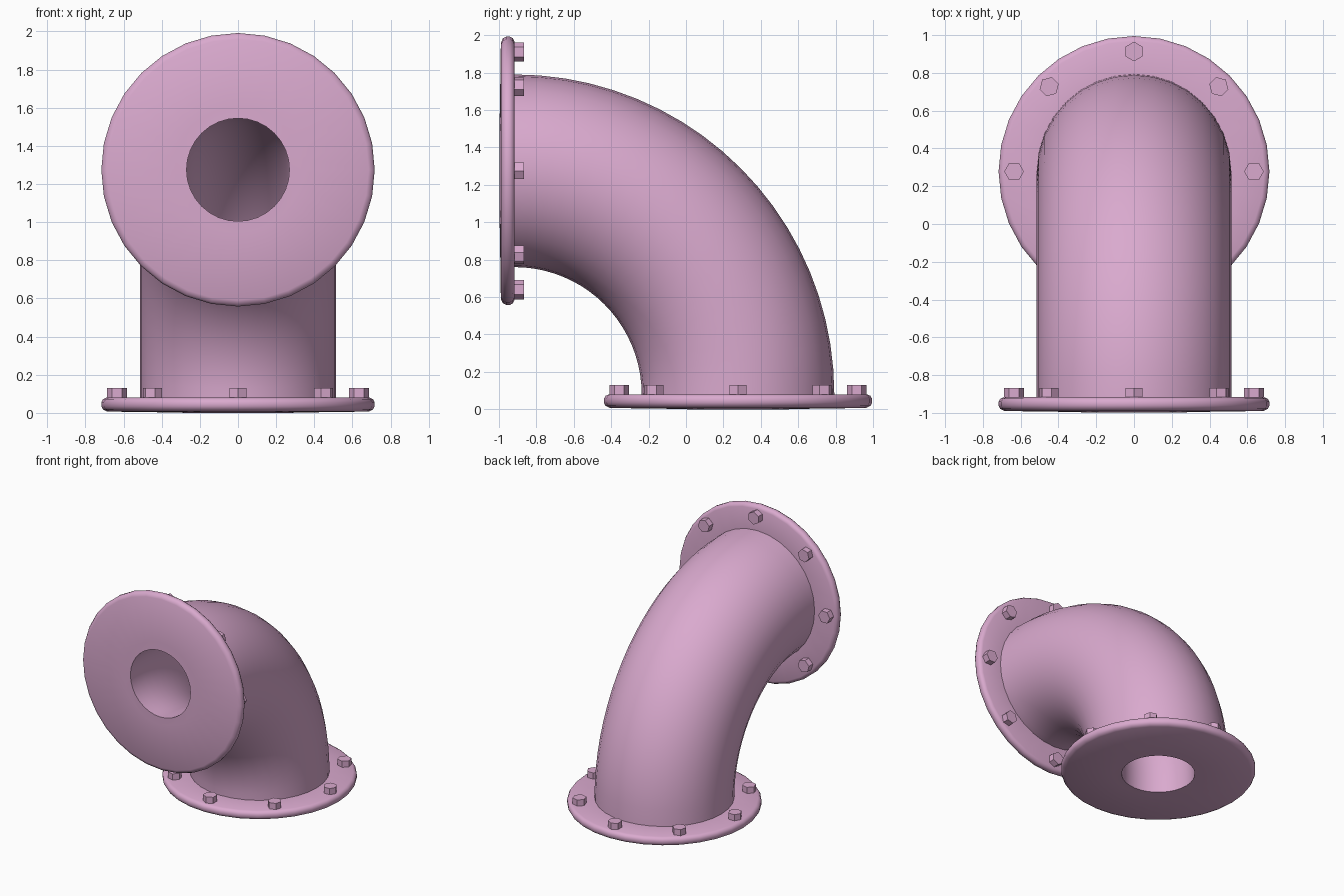
import bpy, bmesh, math
from mathutils import Matrix, Vector

cube = bpy.data.objects.get("Cube")
if cube:
    bpy.data.objects.remove(cube)

pink = bpy.data.materials.new("dusty pink")
pink.use_nodes = True
colour = (0.70, 0.40, 0.62, 1)
pink.diffuse_color = colour
pink.node_tree.nodes["Principled BSDF"].inputs["Base Color"].default_value = colour

SIDES = 32
BEND = 1.195                             # radius of the elbow centre line
PIVOT = Vector((0, -0.917, 0.08))        # centre of the bend
THICK = 0.08                             # flange thickness
BOLT_CIRCLE = 0.635


def add_object(name, bm, matrix=Matrix()):
    mesh = bpy.data.meshes.new(name)
    bm.to_mesh(mesh)
    bm.free()
    mesh.materials.append(pink)
    obj = bpy.data.objects.new(name, mesh)
    bpy.context.collection.objects.link(obj)
    obj.matrix_world = matrix
    return obj


def smooth(obj, degrees):
    bpy.ops.object.select_all(action='DESELECT')
    obj.select_set(True)
    bpy.context.view_layer.objects.active = obj
    bpy.ops.object.shade_smooth_by_angle(angle=math.radians(degrees))


def skin(bm, rings, inward=False):
    """Join neighbouring rings of vertices with quads."""
    for a, b in zip(rings, rings[1:]):
        for i in range(SIDES):
            j = (i + 1) % SIDES
            face = [a[i], a[j], b[j], b[i]]
            bm.faces.new(face[::-1] if inward else face)


def elbow(name, radius, overrun, inward=False, steps=20):
    """Quarter-bend tube, run straight past each end by overrun."""
    bm = bmesh.new()
    stations = [(math.pi / 2 * k / steps, 0) for k in range(steps + 1)]
    if overrun:
        stations = [(0, -overrun)] + stations + [(math.pi / 2, overrun)]
    rings = []
    for angle, shift in stations:
        out = Vector((0, math.cos(angle), math.sin(angle)))
        along = Vector((0, -math.sin(angle), math.cos(angle)))
        centre = PIVOT + out * BEND + along * shift
        ring = []
        for i in range(SIDES):
            t = math.tau * i / SIDES
            offset = Vector((math.cos(t), 0, 0)) + out * math.sin(t)
            ring.append(bm.verts.new(centre + offset * radius))
        rings.append(ring)
    skin(bm, rings, inward)
    smooth(add_object(name, bm), 40)


def flange(name, matrix):
    """Rounded disc with a central hole, turned from a profile."""
    profile = [(0.50, 0), (0.69, 0), (0.708, -0.008), (0.717, -0.024),
               (0.717, -0.045), (0.708, -0.062), (0.685, -0.073),
               (0.33, -0.078), (0.27, -THICK)]
    bm = bmesh.new()
    rings = []
    for r, z in profile:
        rings.append([bm.verts.new((r * math.cos(math.tau * i / SIDES),
                                    r * math.sin(math.tau * i / SIDES), z))
                      for i in range(SIDES)])
    skin(bm, rings, inward=True)
    smooth(add_object(name, bm, matrix), 40)


def bolts(name, matrix):
    """Ring of hexagonal bolt heads, one corner pointing outward."""
    bm = bmesh.new()
    for k in range(8):
        place = (Matrix.Rotation(math.tau * k / 8, 4, 'Z')
                 @ Matrix.Translation((BOLT_CIRCLE, 0, 0.02)))
        turn = Matrix.Rotation(math.pi / 2, 4, 'Z')
        bmesh.ops.create_cone(bm, cap_ends=True, segments=6, radius1=0.052,
                              radius2=0.052, depth=0.06, matrix=place @ turn)
    # put a corner on the radial line whichever way the cone starts
    first = min(bm.verts, key=lambda v: abs(v.co.x - BOLT_CIRCLE - 0.052) + abs(v.co.y))
    if abs(first.co.y) > 0.005:
        for k in range(8):
            a = math.tau * k / 8
            hub = Vector((math.cos(a), math.sin(a), 0)) * BOLT_CIRCLE
            near = [v for v in bm.verts if (v.co.xy - hub.xy).length < 0.1]
            bmesh.ops.rotate(bm, verts=near, cent=hub,
                             matrix=Matrix.Rotation(math.pi / 6, 3, 'Z'))
    add_object(name, bm, matrix)


# Pipe wall and bore
elbow("elbow_pipe", 0.515, 0)
elbow("elbow_bore", 0.27, THICK, inward=True)

# Both ends: local z points into the bend
ends = {
    "base": Matrix.Translation(PIVOT + Vector((0, BEND, 0))),
    "front": Matrix.Translation(PIVOT + Vector((0, 0, BEND)))
             @ Matrix.Rotation(-math.pi / 2, 4, 'X'),
}
for label, matrix in ends.items():
    flange(label + "_flange", matrix)
    bolts(label + "_bolts", matrix)
